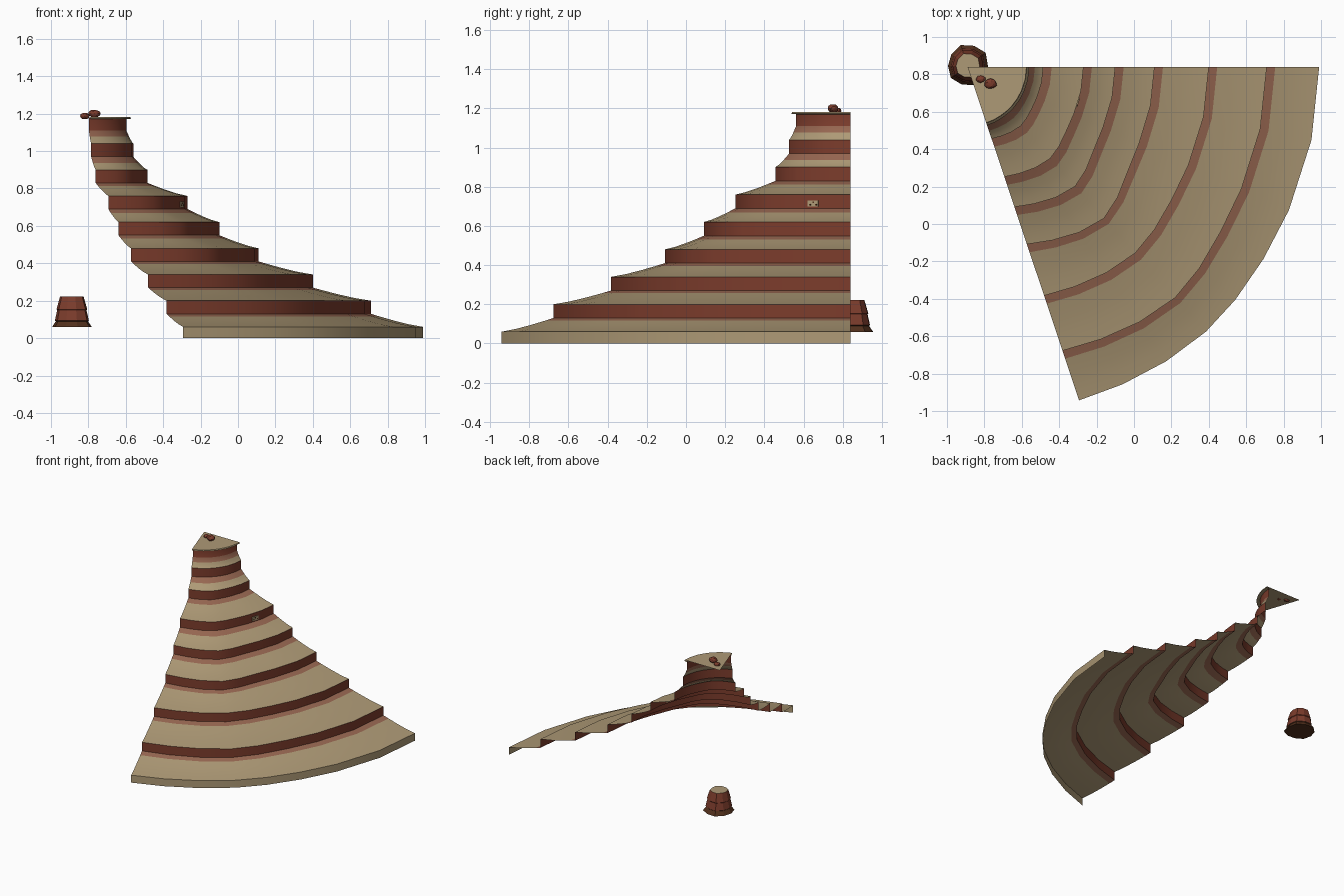
import bpy, bmesh, math, random
from mathutils import Vector

if "Cube" in bpy.data.objects:
    bpy.data.objects.remove(bpy.data.objects["Cube"])
random.seed(4)


def material(name, rgb):
    m = bpy.data.materials.new(name)
    m.use_nodes = True
    m.diffuse_color = (*rgb, 1)
    m.node_tree.nodes["Principled BSDF"].inputs["Base Color"].default_value = (*rgb, 1)
    return m


SAND = material("sand", (0.42, 0.32, 0.18))
RED = material("red_rock", (0.20, 0.045, 0.025))
FOOT = material("faded_red", (0.31, 0.135, 0.082))
DARK = material("dark_brown", (0.085, 0.03, 0.012))
APEX = Vector((-0.89, 0.84, 0))


def finish(name, bm, mats, smooth=None):
    bmesh.ops.recalc_face_normals(bm, faces=bm.faces) if smooth is None else None
    mesh = bpy.data.meshes.new(name)
    bm.to_mesh(mesh)
    bm.free()
    ob = bpy.data.objects.new(name, mesh)
    bpy.context.collection.objects.link(ob)
    for m in mats:
        mesh.materials.append(m)
    if smooth:
        bpy.ops.object.select_all(action="DESELECT")
        ob.select_set(True)
        bpy.context.view_layer.objects.active = ob
        bpy.ops.object.shade_smooth_by_angle(angle=math.radians(smooth))
    return ob


def loft(bm, rings, mat_ids, closed=False):
    """Skin neighbouring rings of points, one material per strip."""
    vs = [[bm.verts.new(p) for p in ring] for ring in rings]
    n = len(vs[0])
    for a, b, mat in zip(vs, vs[1:], mat_ids):
        for i in range(n if closed else n - 1):
            j = (i + 1) % n
            bm.faces.new((a[j], a[i], b[i], b[j])).material_index = mat
    return vs


# Plan shape of the hillside sector: angle and outward bulge
ANGLES = [0, 12, 24, 33, 41, 48, 56, 64, 71.5]
BULGE = [0, 0, 0.05, 0.25, 0.7, 1, 0.75, 0.35, 0]


def arc(r, z, amp):
    pts = []
    for deg, b in zip(ANGLES, BULGE):
        a = math.radians(deg)
        d = r + amp * b
        pts.append(APEX + Vector((d * math.cos(a), -d * math.sin(a), z)))
    return pts


# Terraced hillside: sandy slope, faded foot, red riser, repeated upward
RISERS = [(1.60, 0.06), (1.29, 0.05), (1.0, 0.09), (0.79, 0.07),
          (0.62, 0.04), (0.405, 0.02), (0.33, 0), (0.293, 0)]
rings, strips = [arc(1.88, 0, 0.025), arc(1.88, 0.06, 0.025)], [0]
r0, z0, amp0 = 1.88, 0.06, 0.025
for r1, amp1 in RISERS:
    gap = r0 - r1
    foot = 1 - min(0.045, gap * 0.4) / gap
    for t in (foot * 0.33, foot * 0.67, foot, 1):
        rings.append(arc(r0 - gap * t, z0 + 0.07 * t ** 1.25, amp0 + (amp1 - amp0) * t))
        strips.append(2 if t == 1 else 0)
    z0 += 0.14
    rings.append(arc(r1, z0, amp1))
    strips.append(1)
    r0, amp0 = r1, amp1
bm = bmesh.new()
loft(bm, rings, strips)
bmesh.ops.reverse_faces(bm, faces=bm.faces)
finish("terraced_hill", bm, [SAND, RED, FOOT], 28)

# Summit plate with a shallow overhanging rim
bm = bmesh.new()
vs = loft(bm, [arc(0.29, 1.17, 0), arc(0.318, 1.173, 0), arc(0.315, 1.182, 0)], [0, 0])
tip = bm.verts.new(APEX + Vector((0, 0, 1.182)))
bm.faces.new([tip] + vs[-1][::-1])
finish("summit_plate", bm, [SAND])

# Boulders on the summit
for name, pos, size in (("small_boulder", (-0.82, 0.775, 1.187), (0.026, 0.02, 0.018)),
                        ("large_boulder", (-0.767, 0.75, 1.2), (0.034, 0.029, 0.022))):
    bm = bmesh.new()
    bmesh.ops.create_icosphere(bm, subdivisions=2, radius=1)
    for v in bm.verts:
        k = random.uniform(0.9, 1.05)
        v.co = Vector(pos) + Vector([c * s * k for c, s in zip(v.co, size)])
    finish(name, bm, [RED])

# Free-standing rock stump: flared tiers with a sandy top
SIDES = 10
WOBBLE = [random.uniform(0.9, 1.08) for _ in range(SIDES)]


def stump_ring(r, z):
    return [Vector((-0.89 + r * w * math.cos(math.tau * i / SIDES),
                    0.845 + r * w * math.sin(math.tau * i / SIDES), z))
            for i, w in enumerate(WOBBLE)]


bm = bmesh.new()
tiers = [(0.112, 0.058), (0.09, 0.09), (0.095, 0.094), (0.082, 0.15),
         (0.086, 0.154), (0.066, 0.222)]
vs = loft(bm, [stump_ring(*t) for t in tiers], [1, 1, 2, 1, 2], closed=True)
bm.faces.new(vs[-1]).material_index = 0
bm.faces.new(vs[0][::-1]).material_index = 1
for f in bm.faces:
    f.material_index = {0: 0, 1: 2, 2: 1}[f.material_index]
for f in bm.faces:
    if f.material_index == 2 and f.calc_center_median().z > 0.1:
        f.material_index = 1
finish("rock_stump", bm, [SAND, RED, DARK])


# Small pale plate with dark holes on the fifth riser
def wall_plate(name, centre, half_w, half_h, mat):
    bm = bmesh.new()
    bmesh.ops.create_cube(bm, size=2)
    a = math.radians(-18)
    out, side = Vector((math.cos(a), math.sin(a), 0)), Vector((-math.sin(a), math.cos(a), 0))
    base = APEX + out * (0.619 + centre[2]) + side * centre[0] + Vector((0, 0, centre[1]))
    for v in bm.verts:
        v.co = base + out * v.co.x * 0.003 + side * v.co.y * half_w + Vector((0, 0, v.co.z * half_h))
    finish(name, bm, [mat])


wall_plate("marker_plate", (0, 0.715, 0), 0.028, 0.016, SAND)
for i, (s, z) in enumerate(((-0.015, 0.709), (0.002, 0.721), (0.017, 0.709))):
    wall_plate(f"marker_hole_{i + 1}", (s, z, 0.002), 0.004, 0.004, DARK)
